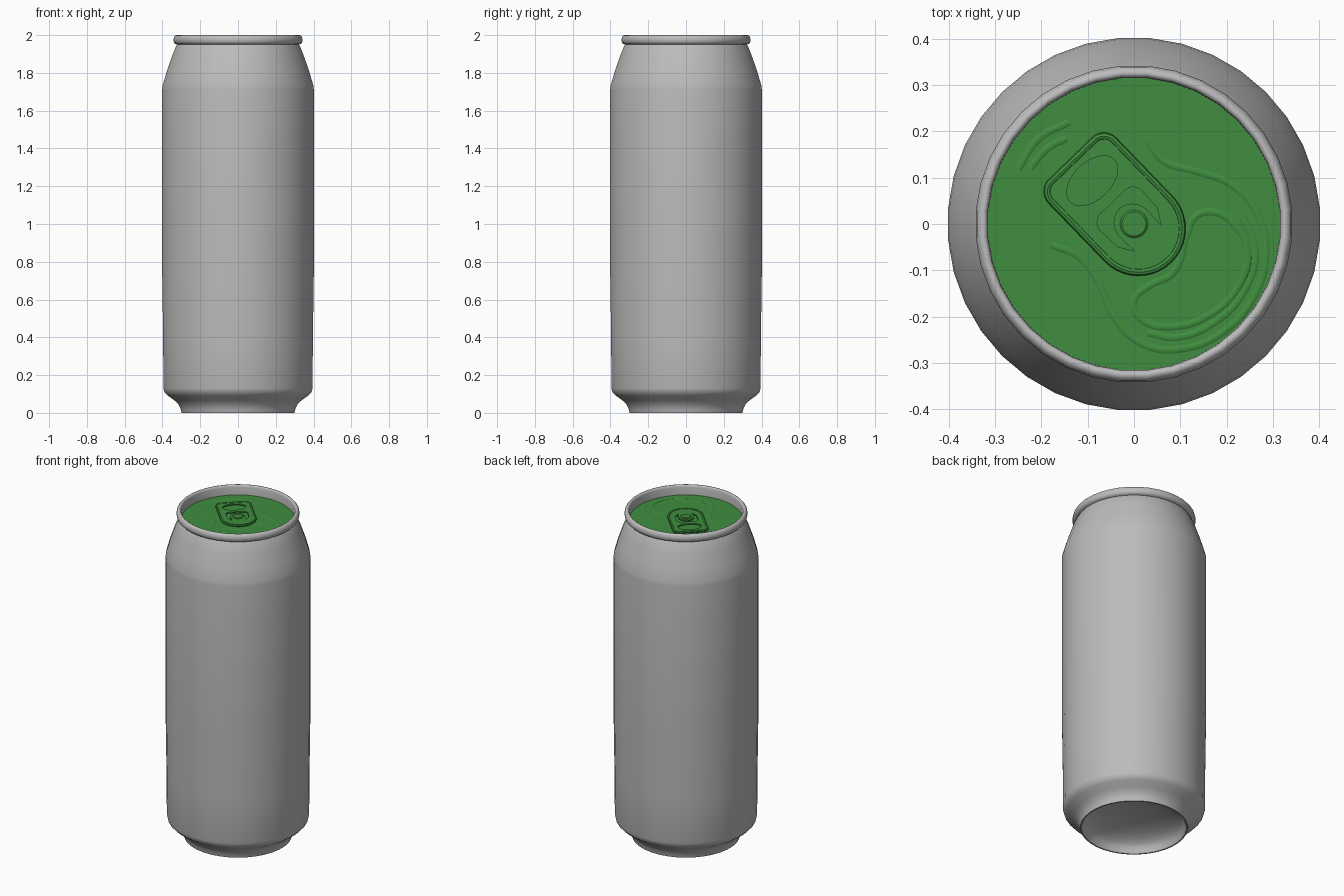
import bpy, bmesh, math
from mathutils import Matrix

if "Cube" in bpy.data.objects:
    bpy.data.objects.remove(bpy.data.objects["Cube"])

SIDES = 36
LID_Z = 1.94
TAB_TURN = math.radians(134)   # tab axis, from rivet to finger end


def material(name, colour):
    m = bpy.data.materials.new(name)
    m.use_nodes = True
    m.diffuse_color = (*colour, 1)
    m.node_tree.nodes["Principled BSDF"].inputs["Base Color"].default_value = (*colour, 1)
    return m


metal = material("brushed grey", (0.50, 0.50, 0.50))
green = material("lid green", (0.05, 0.27, 0.05))


def smooth(obj, angle=35):
    bpy.ops.object.select_all(action="DESELECT")
    obj.select_set(True)
    bpy.context.view_layer.objects.active = obj
    bpy.ops.object.shade_smooth_by_angle(angle=math.radians(angle))


def lathe(name, profile, mat, angle=35):
    """Revolve (radius, height) points around z; zero radius makes a pole."""
    bm = bmesh.new()
    rings = []
    for r, z in profile:
        count = SIDES if r > 0 else 1
        rings.append([bm.verts.new((r * math.cos(a), r * math.sin(a), z))
                      for a in (math.tau * (i + 0.5) / SIDES for i in range(count))])
    for low, high in zip(rings, rings[1:]):
        for i in range(SIDES):
            j = (i + 1) % SIDES
            corners = [low[i % len(low)], low[j % len(low)], high[j % len(high)], high[i % len(high)]]
            bm.faces.new(list(dict.fromkeys(corners)))
    mesh = bpy.data.meshes.new(name)
    bm.to_mesh(mesh)
    bm.free()
    obj = bpy.data.objects.new(name, mesh)
    bpy.context.collection.objects.link(obj)
    mesh.materials.append(mat)
    smooth(obj, angle)
    return obj


def curve_part(name, loops, closed, z, depth=0.0, extrude=0.0, flat=1.0, fill=False, turn=0.0, poly=False):
    """Smooth tube or filled plate through 2D points, turned into a mesh."""
    cu = bpy.data.curves.new(name, "CURVE")
    cu.dimensions = "2D" if fill else "3D"
    cu.fill_mode = "BOTH" if fill else "FULL"
    cu.bevel_depth, cu.extrude = depth, extrude
    cu.bevel_resolution, cu.resolution_u = 2, 6
    for pts in loops:
        sp = cu.splines.new("POLY" if poly else "BEZIER")
        target = sp.points if poly else sp.bezier_points
        target.add(len(pts) - 1)
        for p, (x, y) in zip(target, pts):
            if poly:
                p.co = (x, y, 0, 1)
            else:
                p.co = (x, y, 0)
                p.handle_left_type = p.handle_right_type = "AUTO"
        sp.use_cyclic_u = closed
    obj = bpy.data.objects.new(name, cu)
    bpy.context.collection.objects.link(obj)
    bpy.ops.object.select_all(action="DESELECT")
    obj.select_set(True)
    bpy.context.view_layer.objects.active = obj
    bpy.ops.object.convert(target="MESH")
    obj = bpy.context.object
    obj.data.transform(Matrix.Translation((0, 0, z)) @ Matrix.Rotation(turn, 4, "Z")
                       @ Matrix.Diagonal((1, 1, flat, 1)))
    obj.data.materials.clear()
    obj.data.materials.append(green)
    smooth(obj, 40)
    return obj


def arc(cx, cy, rx, ry, start, end, n):
    return [(cx + rx * math.cos(a), cy + ry * math.sin(a))
            for a in (math.radians(start + (end - start) * i / n) for i in range(n + 1))]


# Can wall: domed underside, foot, straight side, shoulder
dome = [(0.285 * math.sin(t), 0.015 + 0.09 * math.cos(t))
        for t in (math.pi / 2 * i / 8 for i in range(9))]
lathe("can_body", dome + [
    (0.292, 0.0), (0.300, 0.0), (0.305, 0.022), (0.316, 0.045), (0.340, 0.068),
    (0.375, 0.093), (0.391, 0.110), (0.396, 0.13), (0.398, 0.40), (0.403, 0.75),
    (0.403, 1.71), (0.400, 1.735), (0.378, 1.81), (0.350, 1.89), (0.329, 1.942),
    (0.322, 1.952)], metal, 50)

# Rolled rim around the lid
lathe("rim", [(0.322, 1.950), (0.333, 1.953), (0.341, 1.962), (0.343, 1.976), (0.340, 1.990),
              (0.333, 1.998), (0.326, 2.0), (0.320, 1.997), (0.317, 1.988), (0.316, LID_Z - 0.005)],
      metal, 60)

# Flat lid
lathe("lid", [(0.317, LID_Z), (0.0, LID_Z)], green)

# Shallow pressed ridges on the lid
ridges = {
    "panel_ridge_right": [(0.03, 0.18), (0.065, 0.135), (0.13, 0.115), (0.21, 0.085), (0.265, 0.025),
                          (0.285, -0.06), (0.26, -0.155), (0.19, -0.235), (0.10, -0.27), (0.02, -0.26),
                          (-0.04, -0.205), (-0.08, -0.12), (-0.12, -0.07), (-0.18, -0.045)],
    "mouth_score": [(0.235, 0.015), (0.262, -0.06), (0.235, -0.15), (0.17, -0.215), (0.09, -0.245), (0.03, -0.235)],
    "finger_ridge_outer": [(-0.25, 0.12), (-0.205, 0.185), (-0.14, 0.22)],
    "finger_ridge_inner": [(-0.225, 0.12), (-0.185, 0.165), (-0.145, 0.185)],
}
for name, pts in ridges.items():
    curve_part(name, [pts], False, LID_Z - 0.001, depth=0.009, flat=0.35)
mouth = [(0.115, -0.02), (0.135, 0.018), (0.175, 0.025), (0.215, 0.0), (0.245, -0.06), (0.225, -0.135),
         (0.165, -0.195), (0.08, -0.222), (0.015, -0.205), (0.0, -0.165), (0.03, -0.135), (0.085, -0.105)]
curve_part("mouth_ridge", [mouth], True, LID_Z - 0.001, depth=0.009, flat=0.35)

# Pull tab: plate with a finger hole and a U-shaped slot round the rivet tongue
outline = (arc(-0.014, 0, 0.094, 0.094, 90, 270, 20)
           + arc(0.160, -0.064, 0.03, 0.03, -90, -10, 6)
           + arc(0.160, 0.064, 0.03, 0.03, 10, 90, 6))
hole = arc(0.130, 0, 0.040, 0.066, 0, 345, 23)
slot = (arc(0.040, -0.036, 0.026, 0.026, -90, 0, 5) + arc(0.040, 0.036, 0.026, 0.026, 0, 90, 5)
        + [(-0.01, 0.060), (-0.043, 0.040)] + arc(0.0, 0, 0.046, 0.042, 90, -90, 12)
        + [(-0.043, -0.040), (-0.01, -0.060)])
tab = dict(turn=TAB_TURN, poly=True)
curve_part("pull_tab", [outline, hole, slot], True, LID_Z + 0.010, extrude=0.004, fill=True, **tab)
curve_part("tab_edge", [outline], True, LID_Z + 0.010, depth=0.008, **tab)

# Rivet
lathe("rivet", [(0.030, LID_Z), (0.030, LID_Z + 0.016), (0.026, LID_Z + 0.019), (0.0, LID_Z + 0.019)], green)
